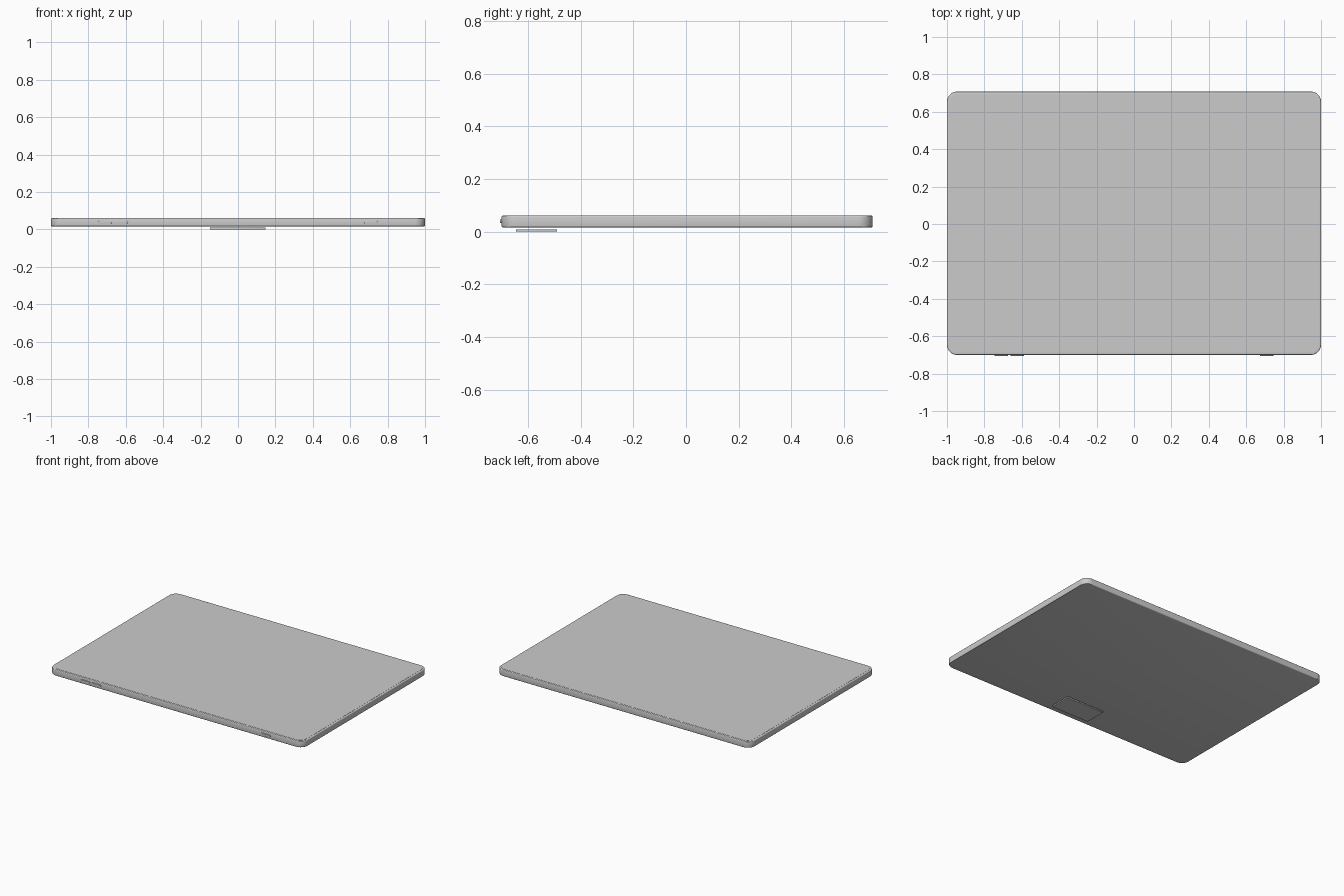
import bpy, bmesh, math

if "Cube" in bpy.data.objects:
    bpy.data.objects.remove(bpy.data.objects["Cube"])


def rounded_slab(name, x0, x1, y0, y1, z0, z1, radius, chamfer=0.0, seg=10, vertical=False):
    """Rounded rectangle extruded along z (or along y when vertical), with softened rims."""
    bm = bmesh.new()
    bmesh.ops.create_cube(bm, size=1)
    for v in bm.verts:
        v.co.x = (x0 + x1) / 2 + v.co.x * (x1 - x0)
        v.co.y = (y0 + y1) / 2 + v.co.y * (y1 - y0)
        v.co.z = (z0 + z1) / 2 + v.co.z * (z1 - z0)
    axis = 1 if vertical else 2
    edges = [e for e in bm.edges
             if abs((e.verts[0].co - e.verts[1].co).normalized()[axis]) > 0.9]
    bmesh.ops.bevel(bm, geom=edges, offset=radius, segments=seg, profile=0.5, affect='EDGES')
    if chamfer:
        bm.normal_update()
        rims = [e for e in bm.edges if e.calc_face_angle(0) > math.radians(60)]
        bmesh.ops.bevel(bm, geom=rims, offset=chamfer, segments=3, profile=0.5, affect='EDGES')
    mesh = bpy.data.meshes.new(name)
    bm.to_mesh(mesh)
    bm.free()
    ob = bpy.data.objects.new(name, mesh)
    bpy.context.collection.objects.link(ob)
    bpy.ops.object.select_all(action='DESELECT')
    ob.select_set(True)
    bpy.context.view_layer.objects.active = ob
    bpy.ops.object.shade_smooth_by_angle(angle=math.radians(30))
    return ob


# Main body and the screen glass set into its top
rounded_slab("tablet_body", -1, 1, -0.70, 0.708, 0.016, 0.061, 0.055, 0.005)
rounded_slab("screen_glass", -0.988, 0.988, -0.688, 0.696, 0.055, 0.062, 0.045)

# Volume and power buttons along the front edge
for name, x in (("volume_down", -0.71), ("volume_up", -0.625), ("power_button", 0.71)):
    rounded_slab(name, x - 0.036, x + 0.036, -0.707, -0.69, 0.032, 0.046, 0.006, 0.001,
                 seg=5, vertical=True)

# Thin label plate under the back
rounded_slab("back_plate", -0.15, 0.147, -0.645, -0.49, 0.0, 0.009, 0.002, seg=2)
